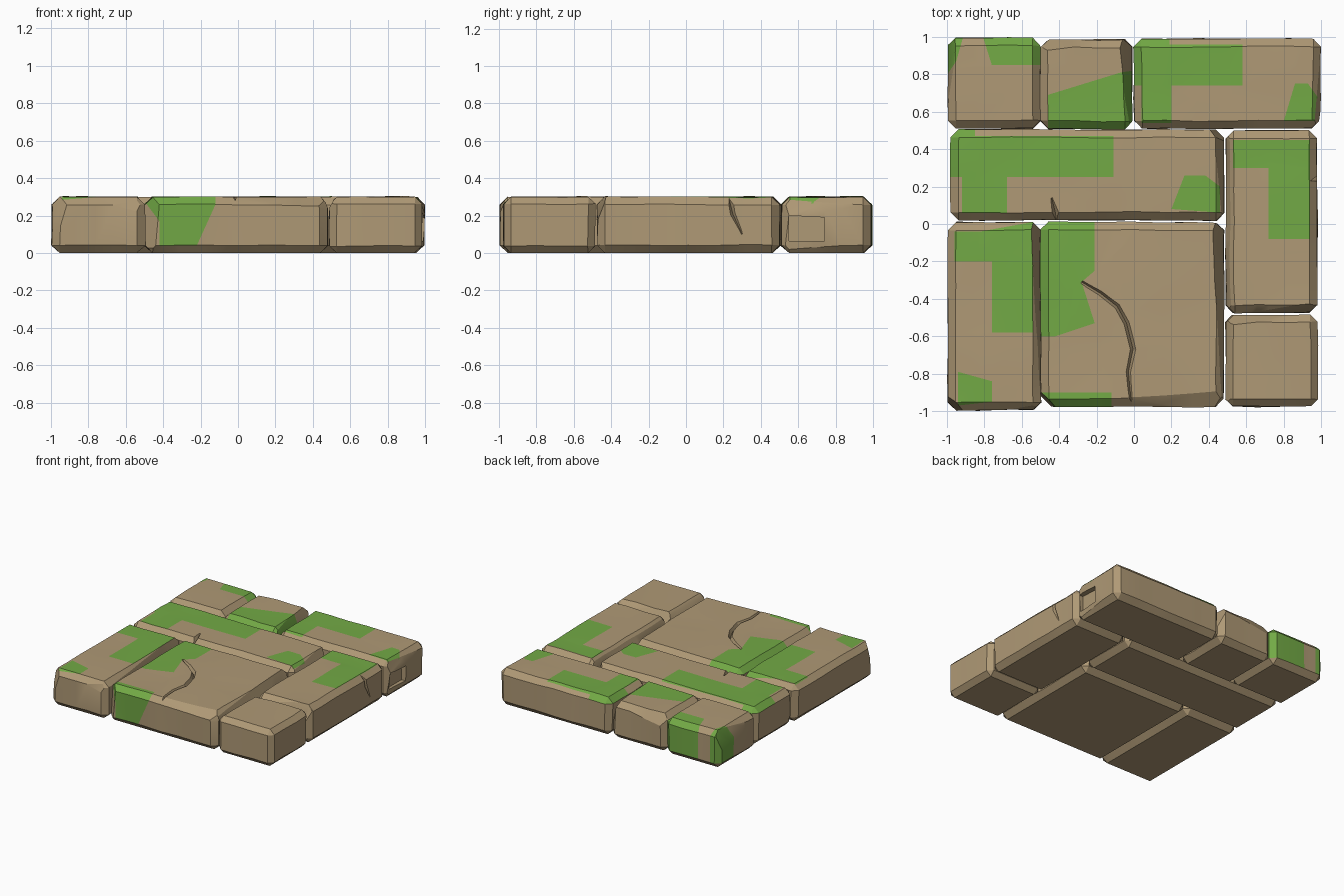
import bpy, bmesh, math
from mathutils import Vector, noise
from mathutils.geometry import intersect_point_line

if "Cube" in bpy.data.objects:
    bpy.data.objects.remove(bpy.data.objects["Cube"])


def material(name, rgb):
    m = bpy.data.materials.new(name)
    m.diffuse_color = (*rgb, 1)
    m.use_nodes = True
    m.node_tree.nodes["Principled BSDF"].inputs["Base Color"].default_value = m.diffuse_color
    return m


STONE = material("sandstone", (0.43, 0.32, 0.18))
MOSS = material("moss", (0.17, 0.40, 0.06))
H = 0.3


def inside(p, poly):
    hit = False
    for (ax, ay), (bx, by) in zip(poly, poly[1:] + poly[:1]):
        if (ay > p[1]) != (by > p[1]) and p[0] < ax + (p[1] - ay) / (by - ay) * (bx - ax):
            hit = not hit
    return hit


def cut(bm, co, no, clear=False):
    geom = bm.verts[:] + bm.edges[:] + bm.faces[:]
    r = bmesh.ops.bisect_plane(bm, geom=geom, dist=1e-5, plane_co=co, plane_no=no, clear_outer=clear)
    if clear:
        edges = [e for e in r["geom_cut"] if isinstance(e, bmesh.types.BMEdge)]
        bmesh.ops.holes_fill(bm, edges=edges, sides=0)


def paint(bm, poly, min_nz=0.3, front=False):
    """Slice the patch outline into the block and mark the faces within it."""
    k = 2 if front else 1
    for a, b in zip(poly, poly[1:] + poly[:1]):
        co, no = Vector((a[0], 0, 0)), Vector((b[1] - a[1], 0, 0))
        co[k], no[k] = a[1], a[0] - b[0]
        cut(bm, co, no)
    bm.normal_update()
    for f in bm.faces:
        c = f.calc_center_median()
        facing = f.normal.y < -0.3 if front else f.normal.z > min_nz
        if facing and inside((c.x, c[k]), poly):
            f.material_index = 1


def carve(ob, bm):
    """Subtract the bmesh from a stone."""
    bmesh.ops.recalc_face_normals(bm, faces=bm.faces)
    me = bpy.data.meshes.new("cutter")
    bm.to_mesh(me)
    bm.free()
    me.materials.append(STONE)
    cutter = bpy.data.objects.new("cutter", me)
    bpy.context.collection.objects.link(cutter)
    cutter.hide_render = True
    mod = ob.modifiers.new("carve", 'BOOLEAN')
    mod.operation, mod.solver, mod.object = 'DIFFERENCE', 'EXACT', cutter
    bpy.context.view_layer.objects.active = ob
    bpy.ops.object.modifier_apply(modifier=mod.name)
    bpy.data.objects.remove(cutter)


def crack(ob, path, up=(0, 0, 1)):
    """V-shaped groove along points of (position, half width, depth)."""
    bm, up = bmesh.new(), Vector(up)
    pts = [Vector(p[0]) for p in path]
    rings = []
    for i, (p, (_, w, d)) in enumerate(zip(pts, path)):
        t = pts[min(i + 1, len(pts) - 1)] - pts[max(i - 1, 0)]
        s = t.cross(up).normalized() * w
        rings.append([bm.verts.new(v) for v in (p - 2 * s + up * d, p + 2 * s + up * d, p - up * d)])
    for a, b in zip(rings, rings[1:]):
        for i in range(3):
            j = (i + 1) % 3
            bm.faces.new((a[i], a[j], b[j], b[i]))
    bm.faces.new(rings[0])
    bm.faces.new(rings[-1])
    carve(ob, bm)


def stone(name, x0, x1, y0, y1, chips=(), patches=(), bevel=0.042):
    bm = bmesh.new()
    bmesh.ops.create_cube(bm, size=1)
    for v in bm.verts:
        v.co = (x1 if v.co.x > 0 else x0, y1 if v.co.y > 0 else y0, H if v.co.z > 0 else 0)
    bmesh.ops.bevel(bm, geom=bm.edges[:], offset=bevel, segments=1, profile=0.5, affect='EDGES')
    for co, no in chips:
        cut(bm, co, no, clear=True)
    # slice into a loose grid, then wear it unevenly
    for k, (lo, hi) in enumerate(((x0, x1), (y0, y1))):
        n = max(3, round((hi - lo) / 0.16))
        for i in range(1, n):
            co, no = Vector(), Vector()
            co[k], no[k] = lo + (hi - lo) * i / n, 1
            cut(bm, co, no)
    for v in bm.verts:
        if v.co.z > 0.02:
            d = noise.noise_vector(v.co * 5)
            v.co += Vector((d.x * 0.008, d.y * 0.008, d.z * 0.006))
    for p in patches:
        paint(bm, *p)
    bmesh.ops.recalc_face_normals(bm, faces=bm.faces)
    me = bpy.data.meshes.new(name)
    bm.to_mesh(me)
    bm.free()
    me.materials.append(STONE)
    me.materials.append(MOSS)
    ob = bpy.data.objects.new(name, me)
    bpy.context.collection.objects.link(ob)
    return ob


# back row
stone("back_left_stone", -0.995, -0.5, 0.51, 0.995,
      [((-0.97, 0.75, H), (-1, 0.1, 0.3)), ((-0.55, 0.53, H), (0.8, -1, 0.9))],
      [([(-1.01, 1.01), (-0.91, 1.01), (-0.95, 0.87), (-1.01, 0.78)], -0.3),
       ([(-0.81, 1.01), (-0.49, 1.01), (-0.49, 0.85), (-0.76, 0.85)], -0.3)])
stone("back_middle_stone", -0.5, -0.01, 0.51, 0.985,
      [((-0.05, 0.7, H), (1, 0.08, 0.35)), ((-0.25, 0.95, H), (-0.1, 0.9, 0.6))],
      [([(-0.46, 0.5), (0, 0.5), (0, 0.82), (-0.07, 0.81), (-0.46, 0.69)],)])
back_right = stone("back_right_stone", 0, 0.995, 0.51, 0.99,
      [((0.965, 0.6, H), (1, -0.05, 0.3)), ((0.985, 0.6, 0.1), (1, -0.07, -0.1))],
      [([(-0.01, 1.01), (0.19, 1.01), (0.19, 0.96), (0.58, 0.96), (0.58, 0.74),
         (0.2, 0.74), (0.2, 0.54), (0.04, 0.54), (0.04, 0.74), (-0.01, 0.74)],),
       ([(0.86, 0.75), (0.93, 0.75), (0.98, 0.68), (0.98, 0.55), (0.8, 0.55)],)])

# long middle slab
middle = stone("middle_long_stone", -0.98, 0.48, 0.02, 0.505,
      [((0.445, 0.25, H), (1, 0.05, 0.4)), ((0.44, 0.48, 0.2), (1, 1, 0.2))],
      [([(-1, 0.52), (-0.85, 0.52), (-0.85, 0.47), (-0.11, 0.47), (-0.11, 0.25),
         (-0.68, 0.25), (-0.68, 0.06), (-0.92, 0.06), (-0.92, 0.25), (-1, 0.25)],),
       ([(0.27, 0.26), (0.38, 0.26), (0.46, 0.2), (0.46, 0.06), (0.2, 0.08)],)])

# right column
right = stone("right_tall_stone", 0.49, 0.98, -0.475, 0.5,
      [((0.52, 0, H), (-1, 0, 0.4)), ((0.7, -0.45, H), (0.1, -1, 0.4))],
      [([(0.53, 0.45), (0.94, 0.45), (0.94, -0.08), (0.72, -0.08), (0.72, 0.3), (0.53, 0.3)],)])
stone("front_right_stone", 0.49, 0.98, -0.975, -0.485,
      [((0.6, -0.53, H), (-0.1, 1, 0.6)), ((0.52, -0.7, H), (-1, 0, 0.5))], bevel=0.038)

# front left pair
stone("front_left_stone", -0.995, -0.5, -0.995, 0.01,
      [((-0.535, -0.4, H), (1, 0.04, 0.3)), ((-0.6, -0.97, H), (0.12, -1, 0.4)),
       ((-0.93, -0.97, H), (-0.9, -1, 0.3))],
      [([(-0.96, -0.04), (-0.82, -0.04), (-0.49, 0.02), (-0.49, -0.2), (-0.54, -0.2),
         (-0.54, -0.58), (-0.76, -0.58), (-0.76, -0.2), (-0.96, -0.2)],),
       ([(-0.94, -0.79), (-0.76, -0.84), (-0.76, -0.95), (-0.94, -0.97)],)])
slab = stone("front_square_slab", -0.5, 0.48, -0.975, 0.01,
      [((0.44, -0.5, H), (1, 0.04, 0.4)), ((0.43, -0.95, H), (1, -0.9, 0.5)),
       ((-0.45, -0.95, 0.25), (-1, -1, 0.1)), ((0.1, -0.92, H), (0.05, -0.6, 1))],
      [([(-0.52, 0.02), (-0.21, 0.02), (-0.21, -0.25), (-0.28, -0.31), (-0.21, -0.53),
         (-0.42, -0.6), (-0.52, -0.6)],),
       ([(-0.52, -0.9), (-0.12, -0.9), (-0.12, -1), (-0.52, -1)],),
       ([(-0.52, 0.31), (-0.12, 0.31), (-0.12, 0.26), (-0.22, 0.04), (-0.42, 0.04),
         (-0.42, 0.17), (-0.48, 0.25)], 0, True)])

# cracks and chips
crack(slab, [((-0.28, -0.31, H), 0.008, 0.012), ((-0.18, -0.37, H), 0.012, 0.022),
             ((-0.09, -0.44, H), 0.014, 0.026), ((-0.04, -0.53, H), 0.014, 0.026),
             ((-0.005, -0.67, H), 0.014, 0.024), ((-0.03, -0.79, H), 0.012, 0.022),
             ((-0.015, -0.95, H), 0.008, 0.02)])
crack(middle, [((-0.41, -0.01, H), 0.025, 0.06), ((-0.42, 0.06, H), 0.018, 0.035),
               ((-0.44, 0.14, H), 0.005, 0.008)])
crack(right, [((0.98, 0.22, 0.33), 0.014, 0.045), ((0.98, 0.25, 0.21), 0.014, 0.025),
              ((0.98, 0.3, 0.1), 0.005, 0.006)], up=(1, 0, 0))
notch = bmesh.new()
bmesh.ops.create_cube(notch, size=1)
for v in notch.verts:
    v.co = (1.1 if v.co.x > 0 else 0.955, 0.74 if v.co.y > 0 else 0.55,
            (0.19 if v.co.y > 0 else 0.2) if v.co.z > 0 else 0.065)
carve(back_right, notch)

for ob in bpy.data.objects:
    bpy.ops.object.select_all(action='DESELECT')
    ob.select_set(True)
    bpy.context.view_layer.objects.active = ob
    bpy.ops.object.shade_smooth_by_angle(angle=math.radians(22))
